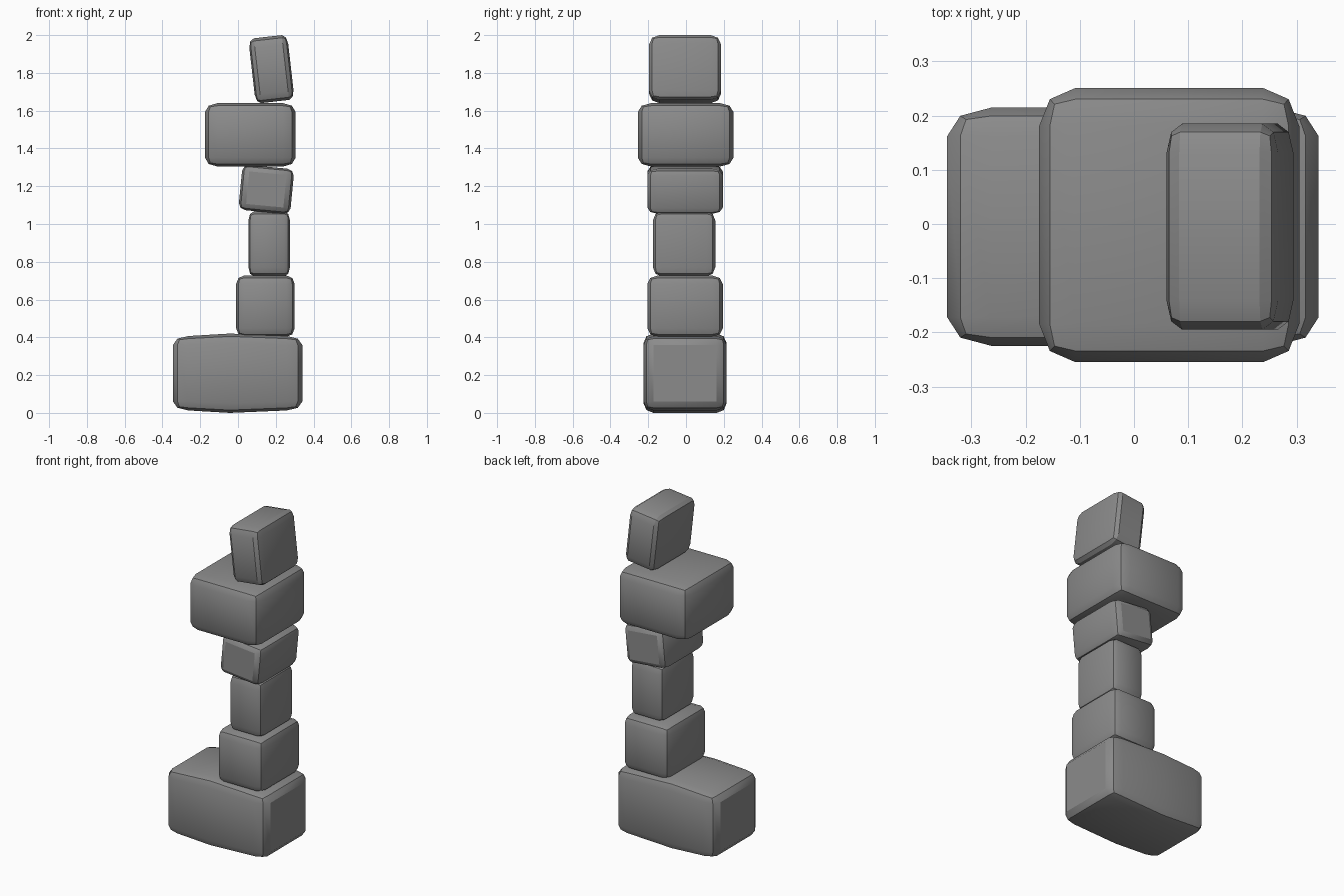
import bpy, bmesh, math
from mathutils import Vector

if "Cube" in bpy.data.objects:
    bpy.data.objects.remove(bpy.data.objects["Cube"])

stone_grey = bpy.data.materials.new("stone grey")
stone_grey.diffuse_color = (0.26, 0.26, 0.26, 1)
stone_grey.use_nodes = True
stone_grey.node_tree.nodes["Principled BSDF"].inputs["Base Color"].default_value = stone_grey.diffuse_color


def stone(name, centre, size, tilt=0.0, bevel=0.14, ridge=None):
    """Rounded block; the bevel is scaled with the block. ridge = (x shift, bulge)."""
    bm = bmesh.new()
    bmesh.ops.create_cube(bm, size=1)
    bmesh.ops.bevel(bm, geom=bm.edges[:], offset=bevel, segments=2,
                    profile=0.5, affect='EDGES')
    if ridge:
        # cut the middle and push it outwards, making a slightly domed top and base
        cut = bmesh.ops.bisect_plane(bm, geom=bm.verts[:] + bm.edges[:] + bm.faces[:],
                                     plane_co=(0, 0, 0), plane_no=(1, 0, 0))
        for v in cut["geom_cut"]:
            if isinstance(v, bmesh.types.BMVert):
                v.co.x += ridge[0]
                v.co.z *= ridge[1]
    bmesh.ops.scale(bm, vec=Vector(size), verts=bm.verts[:])
    bmesh.ops.recalc_face_normals(bm, faces=bm.faces[:])
    mesh = bpy.data.meshes.new(name)
    bm.to_mesh(mesh)
    bm.free()
    mesh.materials.append(stone_grey)
    ob = bpy.data.objects.new(name, mesh)
    bpy.context.collection.objects.link(ob)
    ob.location = centre
    ob.rotation_euler.y = math.radians(tilt)
    bpy.ops.object.select_all(action='DESELECT')
    ob.select_set(True)
    bpy.context.view_layer.objects.active = ob
    bpy.ops.object.shade_smooth_by_angle(angle=math.radians(30))
    return ob


# stacked stones, bottom to top
stone("base_stone", (-0.002, -0.005, 0.21), (0.685, 0.44, 0.394),
      bevel=0.12, ridge=(-0.06, 1.066))
stone("second_stone", (0.145, -0.005, 0.565), (0.31, 0.40, 0.325))
stone("third_stone", (0.165, -0.01, 0.895), (0.22, 0.33, 0.345))
stone("fourth_stone", (0.15, -0.005, 1.183), (0.275, 0.40, 0.24), tilt=5.5)
stone("wide_stone", (0.065, -0.002, 1.472), (0.48, 0.506, 0.336))
stone("top_stone", (0.177, -0.005, 1.82), (0.207, 0.38, 0.345), tilt=-6.5)
